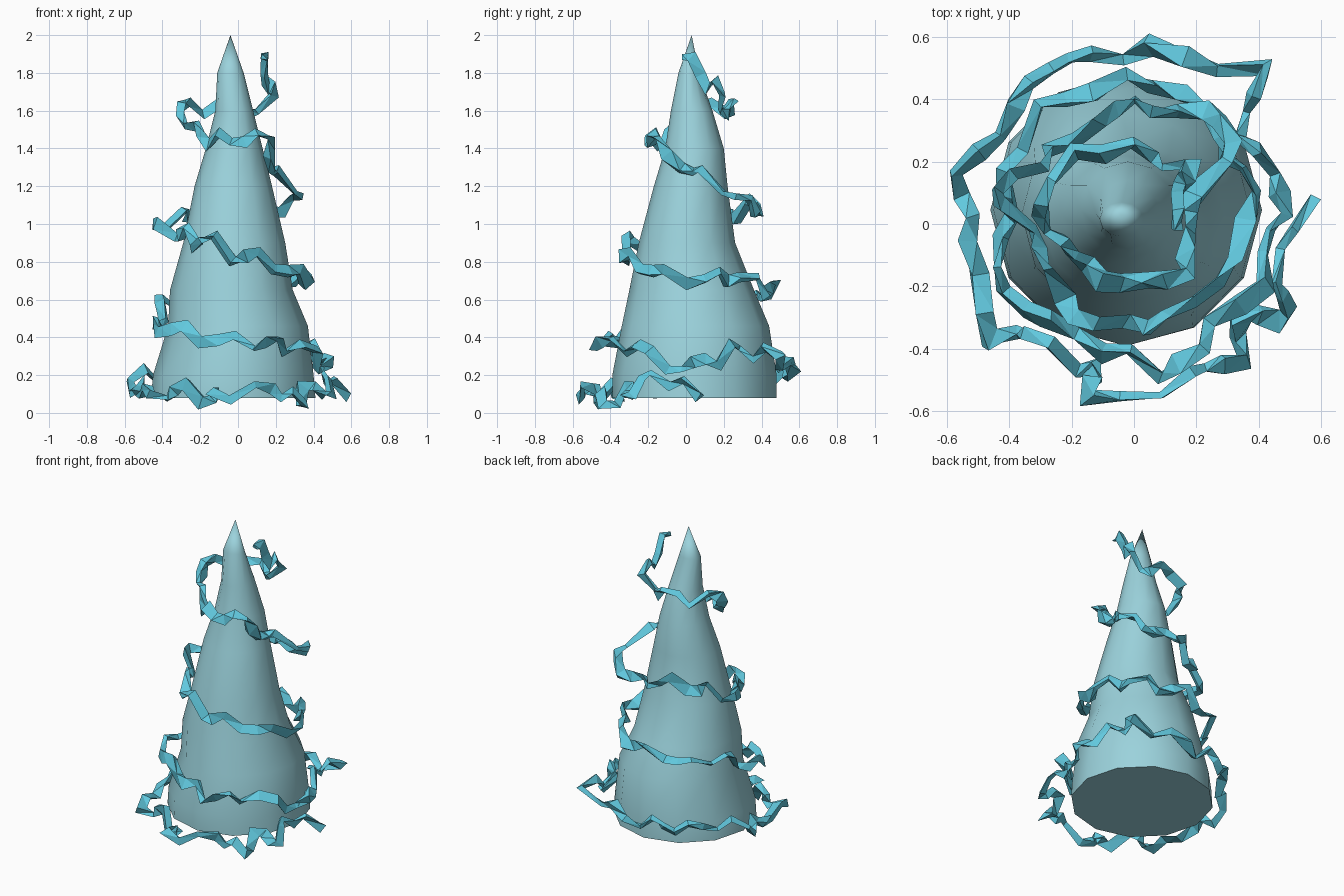
import bpy
import bmesh
import math
import random
from mathutils import Vector

random.seed(11)

default_cube = bpy.data.objects.get("Cube")
if default_cube:
    bpy.data.objects.remove(default_cube, do_unlink=True)


def make_material(name, colour):
    material = bpy.data.materials.new(name)
    material.use_nodes = True
    material.diffuse_color = (*colour, 1)
    shader = material.node_tree.nodes["Principled BSDF"]
    shader.inputs["Base Color"].default_value = (*colour, 1)
    shader.inputs["Roughness"].default_value = 0.8
    return material


def make_object(name, bm, material):
    bmesh.ops.recalc_face_normals(bm, faces=bm.faces)
    mesh = bpy.data.meshes.new(name)
    bm.to_mesh(mesh)
    bm.free()
    mesh.materials.append(material)
    obj = bpy.data.objects.new(name, mesh)
    bpy.context.collection.objects.link(obj)
    return obj


def skin_rings(bm, rings):
    """Join neighbouring rings of vertices with quads."""
    for lower, upper in zip(rings, rings[1:]):
        count = len(lower)
        for i in range(count):
            j = (i + 1) % count
            bm.faces.new((lower[i], lower[j], upper[j], upper[i]))


pale_teal = make_material("pale teal", (0.33, 0.65, 0.72))
bright_teal = make_material("bright teal", (0.12, 0.58, 0.73))

# Tree body: uneven cone, each level is (height, min x, max x, min y, max y)
SIDES = 12
LEVELS = [
    (.08, -.46, .41, -.39, .48),
    (.20, -.45, .40, -.39, .48),
    (.46, -.37, .37, -.34, .44),
    (.65, -.36, .29, -.30, .36),
    (.90, -.29, .25, -.25, .26),
    (1.2, -.23, .18, -.17, .22),
    (1.4, -.17, .13, -.11, .20),
    (1.6, -.12, .08, -.08, .14),
    (1.8, -.11, .03, -.04, .07),
]
bm = bmesh.new()
rings = []
for z, x0, x1, y0, y1 in LEVELS:
    ring = []
    for i in range(SIDES):
        angle = math.tau * i / SIDES
        x = (x0 + x1) / 2 + (x1 - x0) / 2 * math.cos(angle)
        y = (y0 + y1) / 2 + (y1 - y0) / 2 * math.sin(angle)
        ring.append(bm.verts.new((x, y, z)))
    rings.append(ring)
skin_rings(bm, rings)
bm.faces.new(rings[0])
tip = bm.verts.new((-.04, .03, 2))
for i in range(SIDES):
    bm.faces.new((rings[-1][i], rings[-1][(i + 1) % SIDES], tip))
body = make_object("tree_body", bm, pale_teal)

bpy.ops.object.select_all(action="DESELECT")
body.select_set(True)
bpy.context.view_layer.objects.active = body
bpy.ops.object.shade_smooth_by_angle(angle=math.radians(50))

# Garland corners in hundredths, winding down from the tip to the base
PATH = [
    (14, -2, 188), (14, 8, 179), (19, 20, 168), (6, 22, 158),
    (-10, 22, 163), (-30, 8, 162), (-28, -2, 152), (-20, -10, 148),
    (-4, -19, 143), (10, -18, 148), (17, -10, 137), (18, 4, 128),
    (32, 26, 115), (14, 36, 107), (-6, 37, 109), (-27, 24, 104),
    (-44, 11, 100), (-31, -8, 94), (-19, -30, 92), (4, -34, 83),
    (27, -18, 75), (39, 10, 71), (27, 28, 72), (6, 44, 66),
    (-22, 40, 61), (-42, 17, 62), (-43, -4, 46), (-35, -28, 44),
    (-10, -42, 38), (14, -45, 38), (34, -26, 36), (44, -2, 23),
    (47, 10, 28), (34, 28, 34), (43, 50, 30), (5, 57, 22),
    (-20, 53, 22), (-38, 38, 22), (-57, 16, 17), (-53, -5, 12),
    (-46, -37, 10), (-34, -35, 12), (-12, -46, 7), (-15, -56, 11),
    (18, -48, 13), (36, -44, 4), (34, -31, 14), (50, -28, 9),
    (46, -19, 21), (58, 7, 8),
]


def kinked(points):
    """Break every segment with zigzag bends that stay outside the body."""
    result = [points[0]]
    sign = 1
    for start, end in zip(points, points[1:]):
        bends = 2 if (end - start).length > 0.17 else 1
        for k in range(bends):
            blend = (k + random.uniform(0.75, 1.25)) / (bends + 1)
            bend = start.lerp(end, blend)
            reach = math.hypot(bend.x, bend.y)
            wanted = start.xy.length * (1 - blend) + end.xy.length * blend
            wanted += random.uniform(-0.05, 0.04)
            wanted = min(0.56, max(wanted, 0.02 + 0.225 * (2 - bend.z)))
            bend.x *= wanted / reach
            bend.y *= wanted / reach
            bend.z = max(0.04, bend.z + sign * random.uniform(0.015, 0.055))
            sign = -sign
            result.append(bend)
        result.append(end)
    return result


# Garland: jagged three sided strip that twists and changes width
path = kinked([Vector(p) / 100 for p in PATH])
bm = bmesh.new()
rings = []
roll = 0.0
for i, point in enumerate(path):
    along = (path[min(i + 1, len(path) - 1)] - path[max(i - 1, 0)]).normalized()
    side = along.cross(Vector((0, 0, 1))).normalized()
    rise = side.cross(along)
    roll += random.uniform(-1, 1)
    width = random.uniform(0.018, 0.042)
    ring = []
    for corner in (0, 2.6, 3.9):
        spin = roll + corner
        offset = side * math.cos(spin) + rise * math.sin(spin)
        ring.append(bm.verts.new(point + offset * width))
    rings.append(ring)
skin_rings(bm, rings)
bm.faces.new(rings[0])
bm.faces.new(rings[-1])
bmesh.ops.triangulate(bm, faces=bm.faces)
make_object("spiral_garland", bm, bright_teal)
